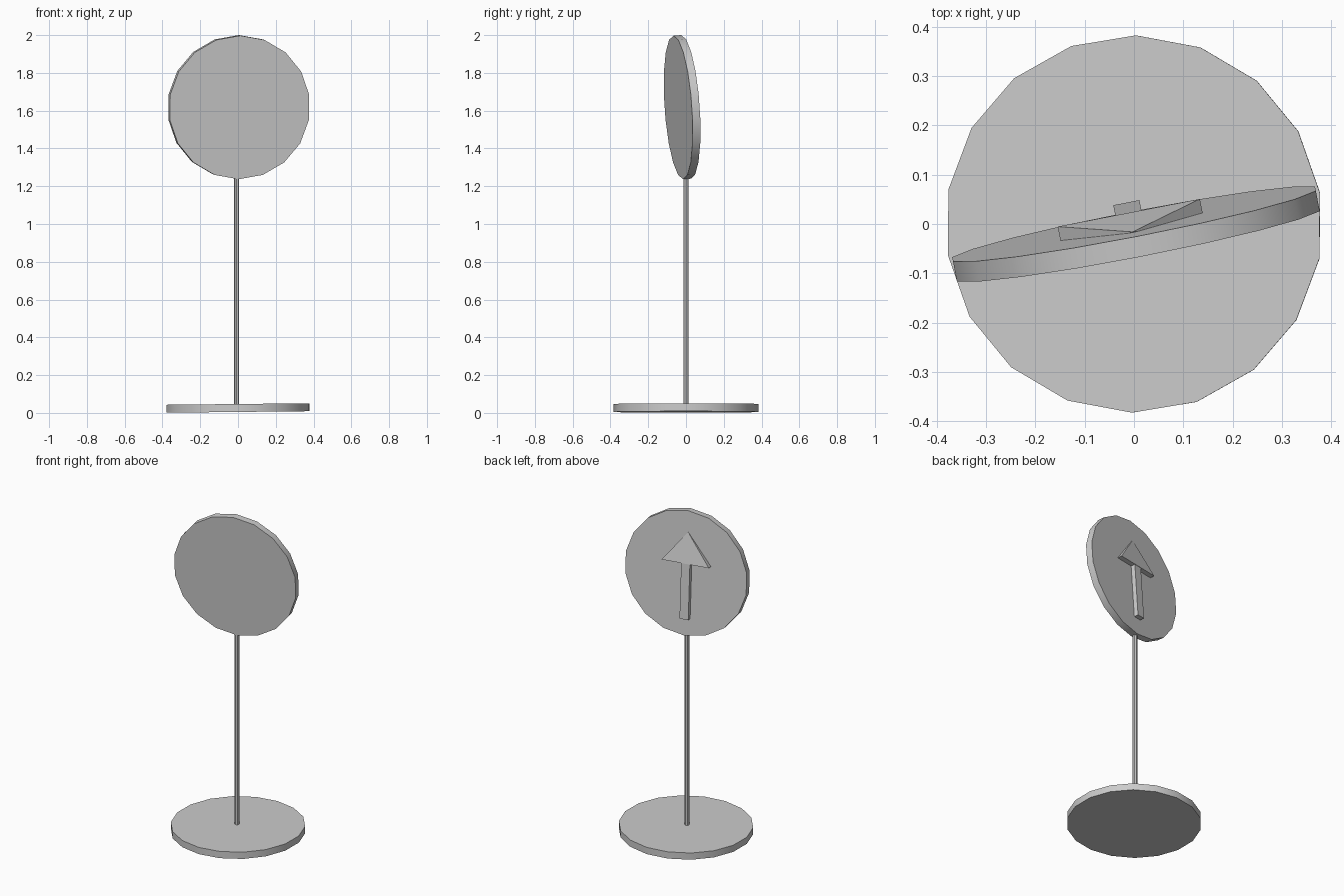
import bpy, bmesh
from math import radians
from mathutils import Matrix, Vector

if "Cube" in bpy.data.objects:
    bpy.data.objects.remove(bpy.data.objects["Cube"])


def make(name, bm, matrix, smooth=False):
    bmesh.ops.recalc_face_normals(bm, faces=bm.faces)
    mesh = bpy.data.meshes.new(name)
    bm.transform(matrix)
    bm.to_mesh(mesh)
    bm.free()
    obj = bpy.data.objects.new(name, mesh)
    bpy.context.collection.objects.link(obj)
    if smooth:
        bpy.ops.object.select_all(action='DESELECT')
        obj.select_set(True)
        bpy.context.view_layer.objects.active = obj
        bpy.ops.object.shade_smooth_by_angle(angle=radians(35))
    return obj


def cylinder(name, sides, radius, depth, matrix):
    bm = bmesh.new()
    bmesh.ops.create_cone(bm, cap_ends=True, segments=sides, radius1=radius,
                          radius2=radius, depth=depth)
    return make(name, bm, matrix, True)


def rot(deg, axis):
    return Matrix.Rotation(radians(deg), 4, axis)


def move(x, y, z):
    return Matrix.Translation((x, y, z))


# Base plate, very slightly tilted
cylinder("base_plate", 18, 0.383, 0.042, move(0, 0, 0.026) @ rot(-0.6, 'Y') @ rot(-0.6, 'Z'))

# Pole
cylinder("pole", 8, 0.0135, 1.21, move(-0.007, 0, 0.645))

# Sign frame: origin at the centre of the back face, turned and leaning forward
sign = move(0, 0, 1.62) @ rot(11, 'Z') @ rot(3.9, 'X')

# Round sign disc
cylinder("sign_disc", 18, 0.381, 0.042, sign @ move(0, -0.021, 0) @ rot(90, 'X'))

# Arrow shaft on the back
bm = bmesh.new()
bmesh.ops.create_cube(bm, size=1)
make("arrow_shaft", bm,
     sign @ move(-0.007, 0.008, -0.1) @ Matrix.Diagonal((0.054, 0.038, 0.345, 1)))

# Arrow head: flat four-sided pyramid sinking into the disc at its tip
bm = bmesh.new()
base = [bm.verts.new((x, y, 0.067)) for x, y in
        ((-0.153, -0.03), (0.141, -0.03), (0.141, 0.029), (-0.153, 0.029))]
tip = bm.verts.new((-0.006, 0.002, 0.252))
bm.faces.new(base)
for i in range(4):
    bm.faces.new((base[i], base[(i + 1) % 4], tip))
make("arrow_head", bm, sign)
